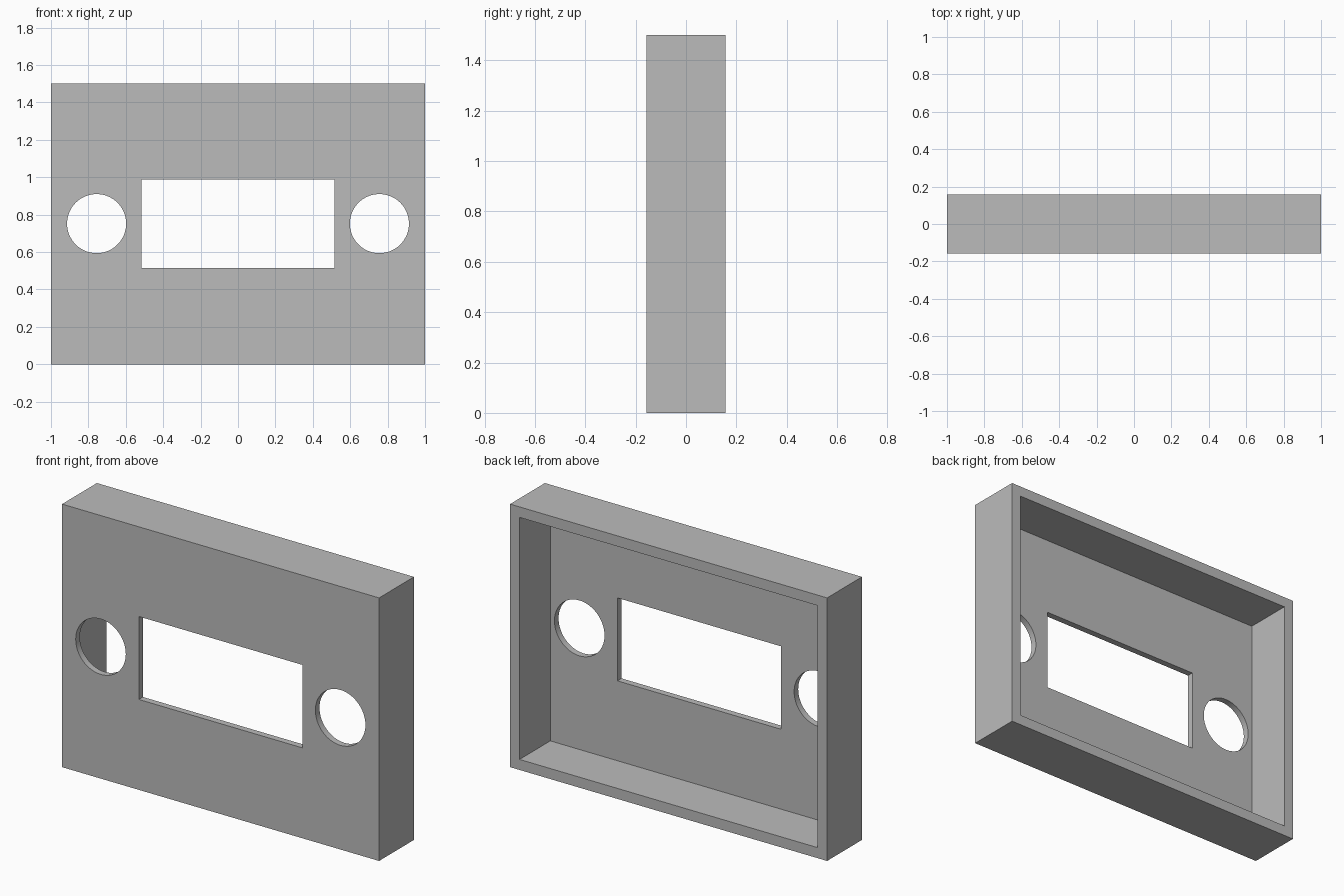
import bpy
from math import pi, radians

if "Cube" in bpy.data.objects:
    bpy.data.objects.remove(bpy.data.objects["Cube"], do_unlink=True)

WIDTH, DEPTH, HEIGHT = 2.0, 0.314, 1.5
WALL, PANEL = 0.06, 0.037
FRONT, MID = -DEPTH / 2, HEIGHT / 2

grey = bpy.data.materials.new("plain grey")
grey.diffuse_color = (0.5, 0.5, 0.5, 1)
grey.use_nodes = True
grey.node_tree.nodes["Principled BSDF"].inputs["Base Color"].default_value = (0.5, 0.5, 0.5, 1)


def finish(name):
    obj = bpy.context.object
    obj.name = name
    bpy.ops.object.transform_apply(location=False, rotation=True, scale=True)
    obj.data.materials.append(grey)
    return obj


def box(name, size, centre):
    bpy.ops.mesh.primitive_cube_add(size=1, location=centre)
    bpy.context.object.scale = size
    return finish(name)


def round_bar(name, radius, length, centre):
    bpy.ops.mesh.primitive_cylinder_add(vertices=64, radius=radius, depth=length,
                                        location=centre, rotation=(pi / 2, 0, 0))
    return finish(name)


# Outer block of the open-backed enclosure
cover = box("cover_plate", (WIDTH, DEPTH, HEIGHT), (0, 0, MID))

# Rear cavity, display window and two round holes
cutters = [
    box("cavity_cutter", (WIDTH - 2 * WALL, DEPTH, HEIGHT - 2 * WALL), (0, PANEL, MID)),
    box("window_cutter", (1.032, 0.2, 0.473), (0, FRONT, 0.752)),
]
for side, label in ((-1, "right"), (1, "left")):
    cutters.append(round_bar(label + "_hole_cutter", 0.158, 0.2, (side * 0.756, FRONT, 0.752)))

bpy.ops.object.select_all(action='DESELECT')
cover.select_set(True)
bpy.context.view_layer.objects.active = cover
for cutter in cutters:
    cutter.hide_render = True
    cut = cover.modifiers.new(cutter.name, 'BOOLEAN')
    cut.operation = 'DIFFERENCE'
    cut.solver = 'EXACT'
    cut.object = cutter
    bpy.ops.object.modifier_apply(modifier=cut.name)
    bpy.data.objects.remove(cutter, do_unlink=True)

# Smooth hole walls with sharp corners
bpy.ops.object.shade_smooth_by_angle(angle=radians(30))
